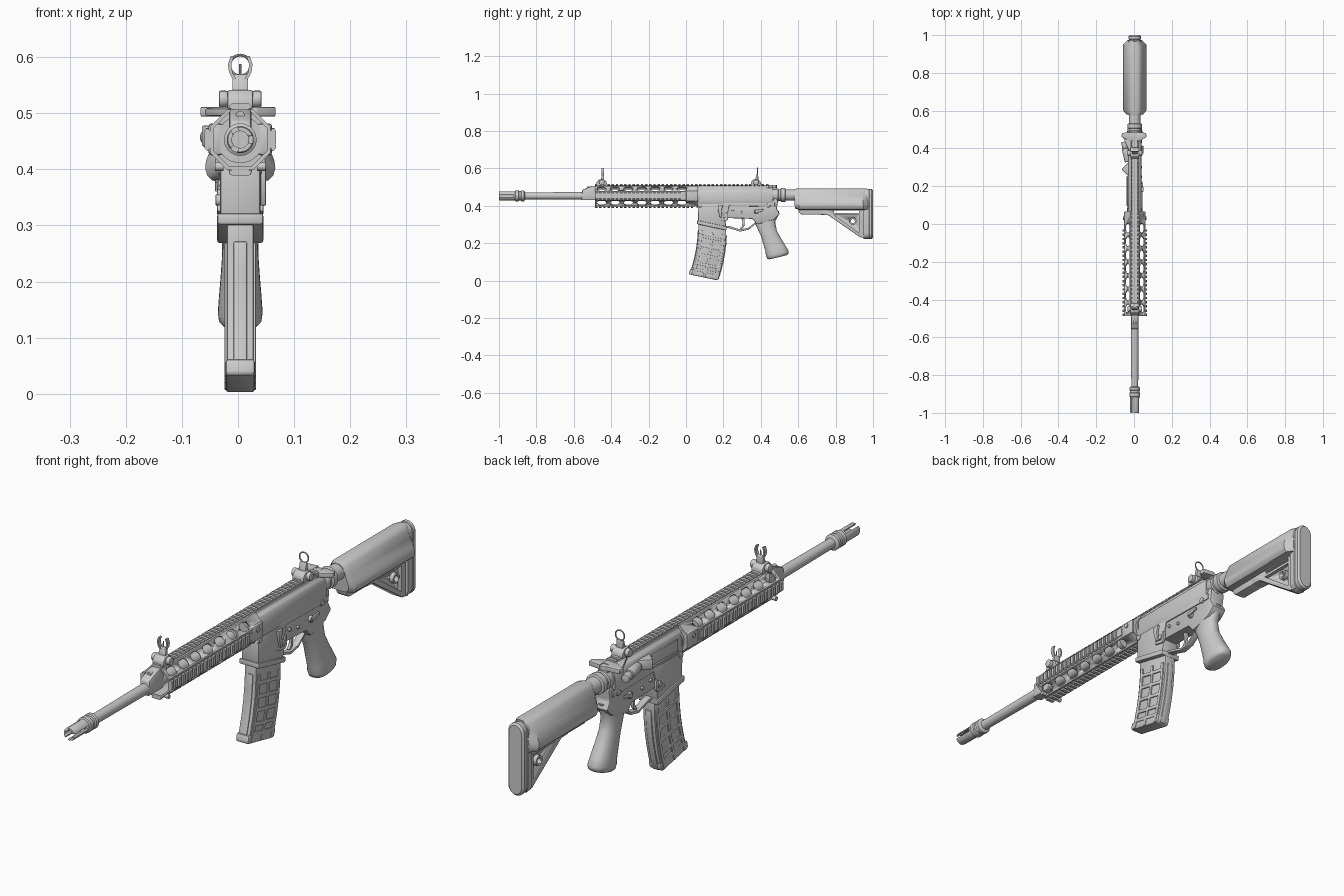
import bpy, bmesh
from math import sin, cos, pi, radians
from mathutils import Vector as V

if "Cube" in bpy.data.objects:
    bpy.data.objects.remove(bpy.data.objects["Cube"])

X, ZB = 0.004, 0.453          # bore axis


def loft(name, *shells, bevel=0, seg=2, angle=35):
    """Each shell is a list of point rings, skinned and capped."""
    bm = bmesh.new()
    for rings in shells:
        vs = [[bm.verts.new(p) for p in r] for r in rings]
        n = len(vs[0])
        for a, b in zip(vs, vs[1:]):
            for i in range(n):
                bm.faces.new((a[i], a[(i + 1) % n], b[(i + 1) % n], b[i]))
        bm.faces.new(vs[0])
        bm.faces.new(vs[-1])
    bmesh.ops.recalc_face_normals(bm, faces=bm.faces)
    me = bpy.data.meshes.new(name)
    bm.to_mesh(me)
    bm.free()
    ob = bpy.data.objects.new(name, me)
    bpy.context.collection.objects.link(ob)
    bpy.ops.object.select_all(action='DESELECT')
    bpy.context.view_layer.objects.active = ob
    ob.select_set(True)
    if bevel:
        m = ob.modifiers.new("bevel", 'BEVEL')
        m.width, m.segments, m.limit_method = bevel, seg, 'ANGLE'
        bpy.ops.object.modifier_apply(modifier=m.name)
    bpy.ops.object.shade_smooth_by_angle(angle=radians(angle))
    return ob


def side(name, pts, w, bevel=0, x=0, seg=2):       # (y, z) profile, half width w
    return loft(name, [[V((X + x + s * w, *p)) for p in pts] for s in (-1, 1)], bevel=bevel, seg=seg)


def along(name, pts, y0, y1, bevel=0):      # (x, z) half profile, mirrored, run along y
    full = pts + [(-x, z) for x, z in reversed(pts)]
    return loft(name, [[V((X + x, y, z)) for x, z in full] for y in (y0, y1)], bevel=bevel)


def box(name, x, y, z, bevel=0.003):
    return side(name, [(y[0], z[0]), (y[1], z[0]), (y[1], z[1]), (y[0], z[1])],
                (x[1] - x[0]) / 2, bevel, (x[0] + x[1]) / 2)


def rod(name, a, b, r, r2=None, n=24, bevel=0):
    a, b = V(a) + V((X, 0, 0)), V(b) + V((X, 0, 0))
    q = (b - a).to_track_quat('Z', 'Y')
    ring = lambda c, k: [c + q @ V((k * cos(2 * pi * i / n), k * sin(2 * pi * i / n), 0)) for i in range(n)]
    return loft(name, [ring(a, r), ring(b, r if r2 is None else r2)], bevel=bevel)


def turned(name, prof, z=ZB, n=32):         # (y, radius) profile round the bore
    return loft(name, [[V((X + r * cos(2 * pi * i / n), y, z + r * sin(2 * pi * i / n))) for i in range(n)]
                       for y, r in prof])


def cut(ob, cutter):
    m = ob.modifiers.new("cut", 'BOOLEAN')
    m.object, m.operation, m.solver = cutter, 'DIFFERENCE', 'EXACT'
    bpy.context.view_layer.objects.active = ob
    bpy.ops.object.modifier_apply(modifier=m.name)
    bpy.data.objects.remove(cutter)


def polar(t, r, a, y):                      # tangent / radial position round the bore
    return V((X + r * sin(a) + t * cos(a), y, ZB + r * cos(a) - t * sin(a)))


def rail(name, y0, y1, a):
    pitch, shells = 0.0223, []
    sect = lambda pts, p, q: [[polar(t, r, a, y) for t, r in pts] for y in (p, q)]
    shells.append(sect([(-.014, .048), (.014, .048), (.014, .057), (-.014, .057)], y0, y1))
    tooth = [(-.013, .053), (-.02, .057), (-.02, .059), (-.015, .064),
             (.015, .064), (.02, .059), (.02, .057), (.013, .053)]
    for i in range(int((y1 - y0) / pitch)):
        shells.append(sect(tooth, y0 + i * pitch, y0 + i * pitch + 0.0125))
    loft(name, *shells)


# Barrel, gas block and muzzle
turned("barrel", [(-.90, .018), (-.60, .02), (-.05, .022)])
muzzle = turned("muzzle_device", [(-1, .022), (-.995, .024), (-.915, .024), (-.912, .029), (-.895, .029),
                                  (-.892, .025), (-.882, .025), (-.879, .029), (-.866, .029), (-.86, .02)])
cut(muzzle, turned("bore_cut", [(-1.05, .015), (-.91, .015)]))
for k in range(3):
    a = radians(90 + 120 * k)
    cut(muzzle, loft("slot_cut", [[polar(t, r, a, y) for t, r in ((-.006, 0), (.006, 0), (.006, .05), (-.006, .05))]
                                  for y in (-1.05, -.925)]))
side("gas_block", [(-.56, .43), (-.47, .43), (-.47, .507), (-.50, .507), (-.555, .485)], .02, .006)
rod("gas_tube", (0, -.53, .496), (0, 0, .496), .008, n=16)

# Handguard: octagonal tube with oval windows on the four diagonal faces
octa = lambda k: [(x * k, ZB + z * k) for x, z in ((.023, .054), (.054, .023), (.054, -.023), (.023, -.054))]
guard = along("handguard", octa(1), -.487, .065)
cut(guard, along("inner_cut", octa(.88), -.6, .03))
for a in (pi / 4, -pi / 4):
    for k in range(7):
        yc = -.451 + .0715 * k
        oval = [(yc + (.007 if cos(u) > 0 else -.007) + .018 * cos(u), .017 * sin(u))
                for u in [2 * pi * (i + .5) / 20 for i in range(20)]]
        cut(guard, loft("window_cut", [[polar(t, r, a, y) for y, t in oval] for r in (-.1, .1)]))
for nm, a, end in (("top", 0, .465), ("left", pi / 2, -.0), ("bottom", pi, .05), ("right", -pi / 2, -.0)):
    rail(nm + "_rail", -.487, end, a)
for s in (-1, 1):
    box("handguard_clamp", sorted((s * .03, s * .057)), (-.0, .065), (.425, .482), .006)
    rod("clamp_screw", (s * .05, .03, .465), (s * .061, .03, .465), .009, n=16)
    rod("front_screw", (s * .03, -.475, .405), (s * .045, -.475, .405), .008, n=12)
turned("barrel_nut", [(.0, .042), (.075, .042)])

# Upper receiver
along("upper_receiver", [(.034, .408), (.037, .43), (.037, .468), (.03, .486), (.018, .495), (.018, .506)],
      .06, .465, .003)
side("ejection_cover", [(.10, .432), (.25, .432), (.25, .472), (.10, .472)], .003, .002, -.039)
side("cover_hinge", [(.095, .422), (.255, .422), (.255, .43), (.095, .43)], .005, .002, -.038)
loft("case_deflector", [[V((X + x, y, z)) for x, y in ((-.03, .255), (-.045, .265), (-.07, .29), (-.03, .33))]
                        for z in (.44, .478)], bevel=.004)
rod("forward_assist_housing", (-.034, .33, .457), (-.05, .40, .457), .019, bevel=.003)
rod("forward_assist_button", (-.05, .40, .457), (-.058, .435, .457), .015, bevel=.003)
# Charging handle
box("charging_handle", (-.02, .02), (.43, .485), (.485, .508))
for s in (-1, 1):
    e = .071 if s < 0 else .063
    loft("charging_wing", [[V((X + s * x, y, z)) for x, y in
                            ((.012, .44), (.03, .44), (e, .462), (e - .004, .482), (.012, .487))]
                           for z in (.494, .511)], bevel=.002)
loft("charging_latch", [[V((X + x, y, z)) for x, y in ((-.02, .37), (-.035, .40), (-.064, .462), (-.02, .462))]
                        for z in (.495, .508)], bevel=.002)

# Lower receiver and magazine well
side("magazine_well", [(.062, .412), (.066, .30), (.212, .27), (.216, .33), (.235, .412)], .036, .006)
side("well_lip", [(.059, .322), (.059, .302), (.216, .268), (.219, .288)], .041, .004)
side("lower_receiver", [(.20, .42), (.20, .335), (.355, .33), (.38, .30), (.47, .325), (.502, .355),
                        (.485, .385), (.492, .425), (.48, .45), (.46, .42)], .031, .006)
side("front_lug", [(.05, .425), (.055, .392), (.085, .385), (.085, .425)], .02, .004)
side("receiver_shelf", [(.19, .418), (.19, .40), (.475, .395), (.475, .418)], .035, .003)
# Trigger and guard
guard_path = [(.205, .283), (.235, .279), (.29, .262), (.335, .272), (.375, .305)]
side("trigger_guard", guard_path + [(y, z + .011) for y, z in reversed(guard_path)], .013, .003)
side("trigger", [(.292, .345), (.302, .315), (.300, .292), (.288, .277), (.297, .273), (.311, .288),
                 (.314, .318), (.312, .345)], .006, .002)
# Controls on both sides
for s in (-1, 1):
    for nm, y, z, r in (("front_pin", .075, .402, .011), ("rear_pin", .44, .402, .011),
                        ("trigger_pin", .30, .365, .006), ("hammer_pin", .25, .375, .006)):
        rod(nm, (s * .015, y, z), (s * .039, y, z), r, n=16, bevel=.002)
    rod("selector_hub", (s * .02, .375, .368), (s * .041, .375, .368), .012, n=16, bevel=.002)
    side("selector_lever", [(.37, .377), (.37, .36), (.415, .372), (.413, .382)], .004, .002, s * .041)
    rod("magazine_button", (s * .02, .205, .345), (s * .044, .205, .345), .01, n=16, bevel=.002)
    side("button_fence", [(.175, .325), (.215, .318), (.225, .33), (.225, .365), (.215, .365), (.213, .332),
                          (.178, .337)], .005, .002, s * .036)
side("bolt_catch", [(.17, .402), (.172, .372), (.182, .335), (.194, .335), (.19, .375), (.198, .402)],
     .005, .003, .041)

# Pistol grip: elliptical sections from (front y, z) to (back y, z) with half width
sections = [(.362, .335, .498, .372, .029), (.372, .30, .492, .347, .029), (.388, .265, .477, .315, .030),
            (.402, .235, .485, .268, .032), (.413, .195, .510, .222, .035), (.424, .16, .533, .185, .038),
            (.428, .132, .549, .158, .040), (.434, .118, .547, .143, .038), (.445, .113, .537, .135, .031)]
rings = []
for yf, zf, yb, zb, w in sections:
    f, b = V((X, yf, zf)), V((X, yb, zb))
    rings.append([(f + b) / 2 + (b - f) / 2 * cos(u) + V((w * (abs(sin(u)) ** .8) * (1 if sin(u) > 0 else -1), 0, 0))
                  for u in [2 * pi * i / 28 for i in range(28)]])
loft("pistol_grip", rings, angle=45)

# Curved magazine with raised frames on the sides
fy = lambda z: .067 - .6 * (.31 - z) ** 2
drop = lambda y, z: (y, z - .2 * (y - .02))           # the floor slopes down to the back
zs = [.33, .28, .23, .18, .13, .08, .035]
side("magazine", [drop(fy(z), z) for z in zs] + [drop(fy(z) + .148, z) for z in reversed(zs)], .024, .004)
side("magazine_spine", [drop(fy(z) - .003, z) for z in zs[1:]] + [drop(fy(z) + .152, z) for z in reversed(zs[1:])],
     .012, .002)
strip = lambda a, b, zz: [drop(fy(z) + a, z) for z in zz] + [drop(fy(z) + b, z) for z in reversed(zz)]
for s in (-1, 1):
    for a, b in ((.008, .022), (.068, .08), (.126, .14)):
        side("magazine_rib", strip(a, b, zs[1:]), .003, .0015, s * .025)
    for z in (.25, .20, .15, .10, .065):
        side("magazine_bar", strip(.02, .128, [z + .007, z - .007]), .003, .0015, s * .025)
side("magazine_floor", [(.022, .062), (.016, .036), (.022, .032), (.165, .002), (.174, .008), (.181, .032)],
     .026, .005)

# Buffer tube and rings
turned("buffer_tube", [(.45, .03), (.47, .036), (.492, .036), (.495, .031), (.505, .031), (.508, .038),
                       (.53, .038), (.533, .03), (.70, .03)], .457)

# Stock: wide lower storage sections under a sloping cheek
half = [(.012, .493), (.024, .49), (.034, .481), (.046, .455), (.056, .428), (.061, .415), (.0625, .402),
        (.059, .389), (.05, .38), (.035, .378)]
half = half + [(-x, z) for x, z in reversed(half)]
loft("stock_body", [[V((X + x * k, y + (.45 - z) * .06, .452 + (z - .452) * j)) for x, z in half]
                    for y, k, j in ((.578, .72, .88), (.60, 1, 1), (.945, 1, 1), (.97, .6, .98))])
side("stock_latch", [(.595, .40), (.605, .362), (.62, .352), (.735, .352), (.75, .385)], .022, .005)
frame = side("stock_frame", [(.70, .39), (.72, .352), (.76, .35), (.93, .232), (.965, .225), (.965, .39)], .023, .003)
cut(frame, side("opening_cut", [(.79, .352), (.925, .255), (.925, .352)], .1))
cut(frame, side("slot_cut", [(.79, .362), (.925, .362), (.925, .374), (.79, .374)], .1))
web = side("stock_web", [(.78, .36), (.93, .25), (.93, .36)], .009)
cut(web, rod("hole_cut", (-.1, .892, .318), (.1, .892, .318), .011))
for s in (-1, 1):
    ring = rod("sling_socket", (s * .005, .892, .318), (s * .024, .892, .318), .019)
    cut(ring, rod("hole_cut", (-.1, .892, .318), (.1, .892, .318), .011))
stad = [(.033 * cos(u), (.456 if sin(u) > 0 else .256) + .035 * sin(u))
        for u in [2 * pi * (i + .5) / 32 for i in range(32)]]
loft("butt_pad", [[V((X + x * k, y, .356 + (z - .356) * j)) for x, z in stad]
                  for y, k, j in ((.948, 1, 1), (.972, 1, 1), (.974, .94, .985), (.978, .94, .985),
                                  (.98, 1, 1), (.993, 1, 1), (1, .8, .95))])

# Folding sights
for nm, y in (("front", -.45), ("rear", .375)):
    side(nm + "_sight_base", [(y - .03, .508), (y + .03, .508), (y + .025, .528), (y + .01, .541), (y - .015, .541),
                              (y - .027, .528)], .023, .003)
    rod(nm + "_sight_axle", (-.03, y, .527), (.03, y, .527), .009, n=16)
    for s in (-1, 1):
        rod(nm + "_sight_knob", (s * .022, y, .525), (s * .038, y, .525), .015, n=20, bevel=.003)
    side(nm + "_sight_stem", [(y - .008, .53), (y + .012, .53), (y + .011, .566), (y + .003, .57)], .014, .002)
for s in (-1, 1):
    loft("front_sight_ear", [[V((X + s * x + d, y, z)) for d, y in
                              ((-.003, -.452), (.003, -.452), (.003, -.438), (-.003, -.438))]
                             for x, z in ((.010, .56), (.017, .573), (.019, .587), (.014, .602))])
rod("front_sight_post", (0, -.445, .56), (0, -.445, .588), .003, .002, n=10)
bpy.ops.mesh.primitive_torus_add(location=(X, .383, .585), rotation=(pi / 2, 0, 0), major_radius=.0185,
                                 minor_radius=.0025, major_segments=32, minor_segments=8)
bpy.context.object.name = "rear_sight_ring"
bpy.ops.object.shade_smooth_by_angle()
